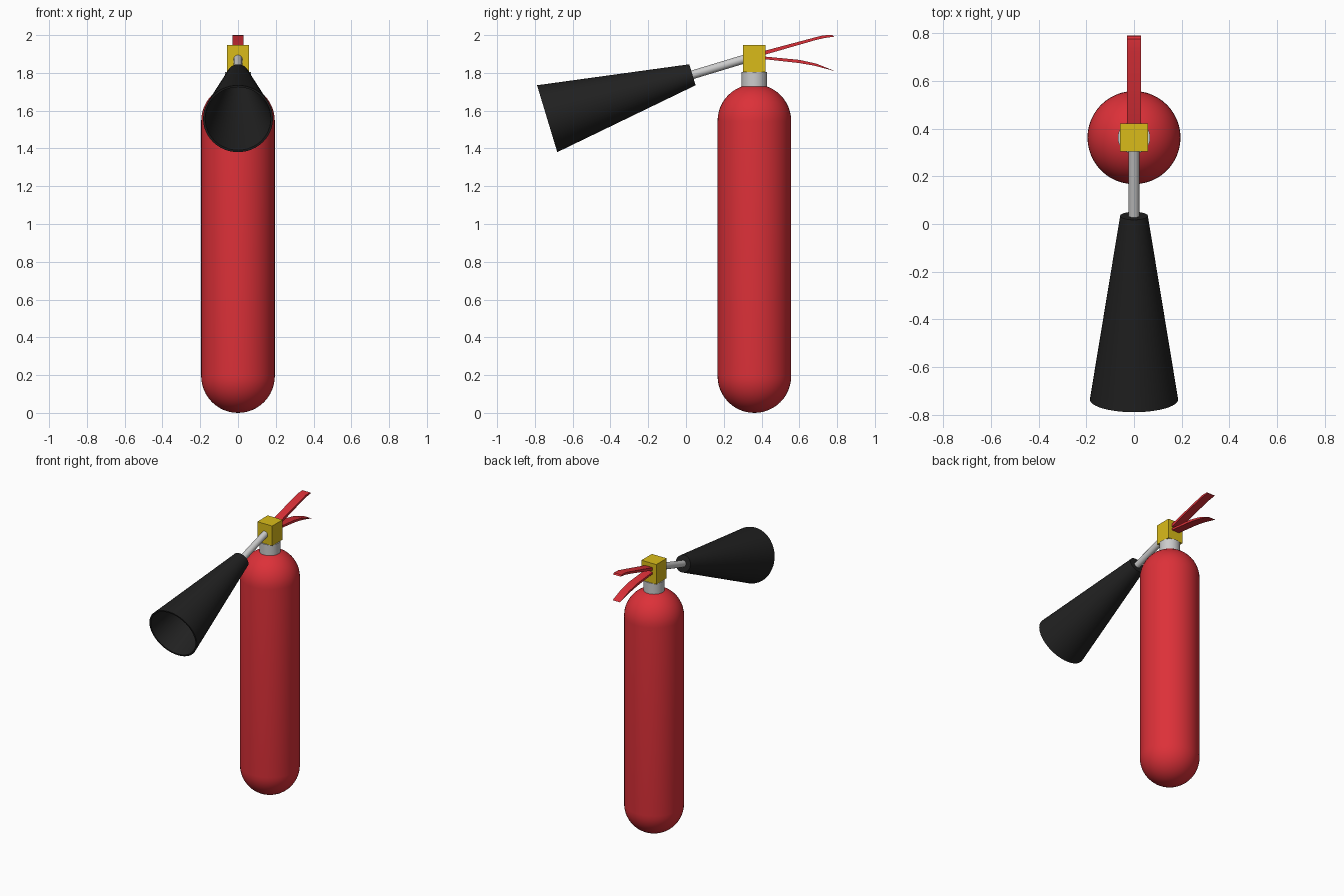
import bpy, bmesh
from math import pi, sin, cos, radians
from mathutils import Vector

if "Cube" in bpy.data.objects:
    bpy.data.objects.remove(bpy.data.objects["Cube"])


def material(name, color):
    m = bpy.data.materials.new(name)
    m.diffuse_color = (*color, 1)
    m.use_nodes = True
    m.node_tree.nodes["Principled BSDF"].inputs["Base Color"].default_value = m.diffuse_color
    return m


RED = material("red_paint", (0.72, 0.03, 0.04))
BLACK = material("black_plastic", (0.015, 0.015, 0.015))
BRASS = material("yellow_brass", (0.7, 0.5, 0.01))


def finish(bm, name, mat=None, angle=30):
    bmesh.ops.remove_doubles(bm, verts=bm.verts, dist=1e-5)
    bmesh.ops.recalc_face_normals(bm, faces=bm.faces)
    me = bpy.data.meshes.new(name)
    bm.to_mesh(me)
    bm.free()
    ob = bpy.data.objects.new(name, me)
    bpy.context.collection.objects.link(ob)
    if mat:
        me.materials.append(mat)
    bpy.ops.object.select_all(action='DESELECT')
    ob.select_set(True)
    bpy.context.view_layer.objects.active = ob
    bpy.ops.object.shade_smooth_by_angle(angle=radians(angle))
    return ob


def lathe(name, profile, start, direction=(0, 0, 1), mat=None, steps=48):
    """Spin (radius, height) points round an axis from start along direction."""
    bm = bmesh.new()
    vs = [bm.verts.new((r, 0, h)) for r, h in profile]
    es = [bm.edges.new(pair) for pair in zip(vs, vs[1:])]
    bmesh.ops.spin(bm, geom=vs + es, cent=(0, 0, 0), axis=(0, 0, 1),
                   angle=2 * pi, steps=steps)
    ob = finish(bm, name, mat)
    ob.location = start
    ob.rotation_mode = 'QUATERNION'
    ob.rotation_quaternion = Vector(direction).to_track_quat('Z', 'Y')
    return ob


def lever(name, outline, half_width=0.03):
    """Extrude a (y, z) outline across x."""
    bm = bmesh.new()
    f = bm.faces.new([bm.verts.new((-half_width, y, z)) for y, z in outline])
    new = bmesh.ops.extrude_face_region(bm, geom=[f])["geom"]
    bmesh.ops.translate(bm, vec=(2 * half_width, 0, 0),
                        verts=[g for g in new if isinstance(g, bmesh.types.BMVert)])
    return finish(bm, name, RED)


Y = 0.362   # bottle axis

# Bottle with domed ends
R, TOP, N = 0.195, 1.545, 12
arc = [i * pi / 2 / N for i in range(N + 1)]
bottle = [(R * sin(a), R - R * cos(a)) for a in arc]
bottle += [(R * cos(a), TOP + R * sin(a)) for a in arc]
lathe("bottle", bottle, (0, Y, 0), mat=RED)

# Neck collar
lathe("neck", [(0, 0), (0.068, 0), (0.068, 0.1), (0, 0.1)], (0, Y, 1.705), steps=32)

# Valve block
bm = bmesh.new()
bmesh.ops.create_cube(bm, size=1)
bmesh.ops.scale(bm, vec=(0.118, 0.118, 0.142), verts=bm.verts)
finish(bm, "valve_block", BRASS).location = (0, Y, 1.876)

# Discharge pipe and hollow horn share one tilted axis
small, big = Vector((0, 0.034, 1.79)), Vector((0, -0.735, 1.5575))
axis = big - small
L = axis.length
axis.normalize()
lathe("discharge_pipe", [(0, -0.33), (0.023, -0.33), (0.023, 0.01), (0, 0.01)],
      small, axis, steps=24)
lathe("horn", [(0, 0), (0.058, 0), (0.185, L), (0.174, L), (0.048, 0.015), (0, 0.015)],
      small, axis, BLACK)

# Squeeze levers
lever("upper_lever", [(0.40, 1.912), (0.42, 1.918), (0.725, 1.999), (0.775, 2.0),
                      (0.785, 1.992), (0.73, 1.984), (0.68, 1.972), (0.42, 1.897), (0.40, 1.891)])
lever("lower_lever", [(0.40, 1.888), (0.60, 1.869), (0.69, 1.849), (0.79, 1.809),
                      (0.68, 1.838), (0.60, 1.852), (0.42, 1.872), (0.40, 1.873)])
